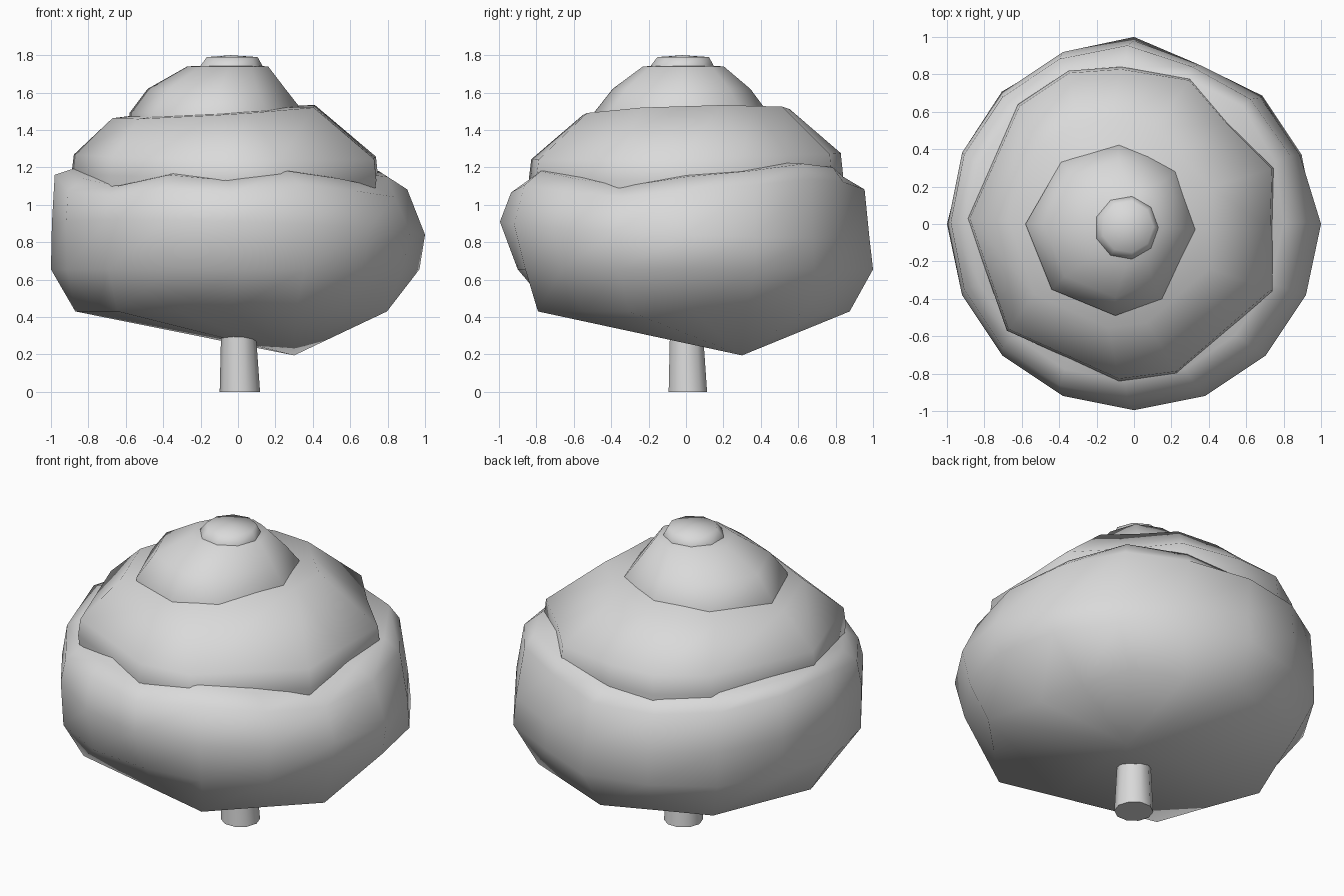
import bpy, bmesh, math

cube = bpy.data.objects.get("Cube")
if cube:
    bpy.data.objects.remove(cube, do_unlink=True)

grey = bpy.data.materials.new("plain grey")
grey.use_nodes = True
COLOUR = (0.7, 0.7, 0.7, 1)
grey.diffuse_color = COLOUR
grey.node_tree.nodes["Principled BSDF"].inputs["Base Color"].default_value = COLOUR


def spokes(radii):
    """Outline with one corner per radius, evenly spread counter-clockwise from +x."""
    step = 2 * math.pi / len(radii)
    return [(r * math.cos(i * step), r * math.sin(i * step)) for i, r in enumerate(radii)]


def ring(outline, scale, centre, z, tilt=(0, 0), heights=None):
    """Place a scaled outline at a height, tilted as a plane or with a height per corner."""
    result = []
    for i, (x, y) in enumerate(outline):
        x, y = x * scale, y * scale
        lift = heights[i] if heights else tilt[0] * x + tilt[1] * y
        result.append((centre[0] + x, centre[1] + y, z + lift))
    return result


def loft(name, rings, bottom, top):
    """Skin a stack of rings and close each end with a fan, or a flat face without an apex."""
    bm = bmesh.new()
    loops = [[bm.verts.new(p) for p in points] for points in rings]
    n = len(loops[0])
    for low, high in zip(loops, loops[1:]):
        for i in range(n):
            j = (i + 1) % n
            bm.faces.new((low[i], low[j], high[j], high[i]))
    for loop, apex in ((loops[0], bottom), (loops[-1], top)):
        if apex is None:
            bm.faces.new(loop)
        else:
            tip = bm.verts.new(apex)
            for i in range(n):
                bm.faces.new((loop[i], loop[(i + 1) % n], tip))
    bmesh.ops.recalc_face_normals(bm, faces=bm.faces)
    mesh = bpy.data.meshes.new(name)
    bm.to_mesh(mesh)
    bm.free()
    mesh.materials.append(grey)
    obj = bpy.data.objects.new(name, mesh)
    bpy.context.collection.objects.link(obj)
    bpy.ops.object.select_all(action='DESELECT')
    obj.select_set(True)
    bpy.context.view_layer.objects.active = obj
    bpy.ops.object.shade_smooth_by_angle(angle=math.radians(70))


# Trunk
trunk = spokes([1] * 10)
loft("trunk", [
    ring(trunk, 0.108, (0.01, 0.01), 0),
    ring(trunk, 0.088, (0, 0), 0.42)], None, None)

# Lower foliage: seven-sided underside with an off-centre low point, dented side, rippled rim
underside = spokes([0.74, 0.73, 0.835, 0.77, 0.835, 0.77, 0.835, 0.77,
                    0.835, 0.78, 0.86, 0.74, 0.75, 0.9, 0.83, 0.9])
belly = spokes([0.97, 0.97, 0.97, 0.92, 1, 0.98, 1, 0.98,
                1, 0.99, 0.98, 0.94, 0.9, 0.93, 0.94, 0.95])
waist = spokes([1, 0.96, 0.955, 0.92, 0.98] + [0.995] * 11)
shoulder = spokes([0.94, 0.94, 0.93, 0.9] + [0.945] * 12)
rim = spokes([0.85, 0.87, 0.89, 0.85] + [0.84] * 12)
rim_ripple = [-0.01, 0.02, 0.06, 0.04, -0.01, -0.01, 0.01, 0.02,
              0.03, -0.02, -0.06, 0.0, -0.03, 0.02, -0.02, -0.06]
shoulder_ripple = [ripple * 0.8 for ripple in rim_ripple]
shoulder_ripple[7:9] = [0.05, 0.07]
loft("lower_foliage", [
    ring(underside, 1, (-0.035, 0.04), 0.43),
    ring(belly, 1, (0, 0), 0.655),
    ring(waist, 1, (0, 0), 0.87, (-0.03, -0.04)),
    ring(shoulder, 1, (-0.035, 0.01), 1.09, heights=shoulder_ripple),
    ring(rim, 1, (-0.05, 0), 1.16, heights=rim_ripple)],
    (0.3, 0.3, 0.195), (-0.06, 0, 1.25))

# Middle foliage with an uneven outline around its own centre
middle = [(0.81, -0.03), (0.82, 0.3), (0.57, 0.55), (0.37, 0.78), (0.0, 0.84), (-0.28, 0.82),
          (-0.55, 0.64), (-0.82, 0.03), (-0.61, -0.57), (-0.01, -0.84), (0.3, -0.8), (0.81, -0.36)]
centre = (-0.07, 0)
loft("middle_foliage", [
    ring(middle, 0.98, centre, 1.02),
    ring(middle, 1.0, centre, 1.15, (-0.02, 0.01)),
    ring(middle, 0.985, centre, 1.26, (-0.01, 0.02)),
    ring(middle, 0.66, (-0.13, 0), 1.495, (0.06, 0.03))],
    (-0.07, 0, 1.0), (-0.1, 0, 1.52))

# Upper foliage
upper = [(0.46, -0.03), (0.35, 0.29), (0.2, 0.37), (0.04, 0.43), (-0.27, 0.33),
         (-0.46, 0.0), (-0.32, -0.35), (0.02, -0.49), (0.27, -0.4)]
loft("upper_foliage", [
    ring(upper, 1.0, (-0.12, 0), 1.4),
    ring(upper, 1.0, (-0.12, 0), 1.5, (0.02, 0.01)),
    ring(upper, 0.8, (-0.115, 0), 1.62),
    ring(upper, 0.47, (-0.055, 0), 1.74)],
    (-0.1, 0, 1.4), (-0.05, 0, 1.75))

# Small crown on the tip
crown = spokes([1] * 9)
loft("crown", [
    ring(crown, 0.175, (-0.04, -0.02), 1.7),
    ring(crown, 0.17, (-0.04, -0.02), 1.745),
    ring(crown, 0.14, (-0.035, -0.015), 1.79)],
    (-0.04, -0.02, 1.7), (-0.04, -0.02, 1.8))
